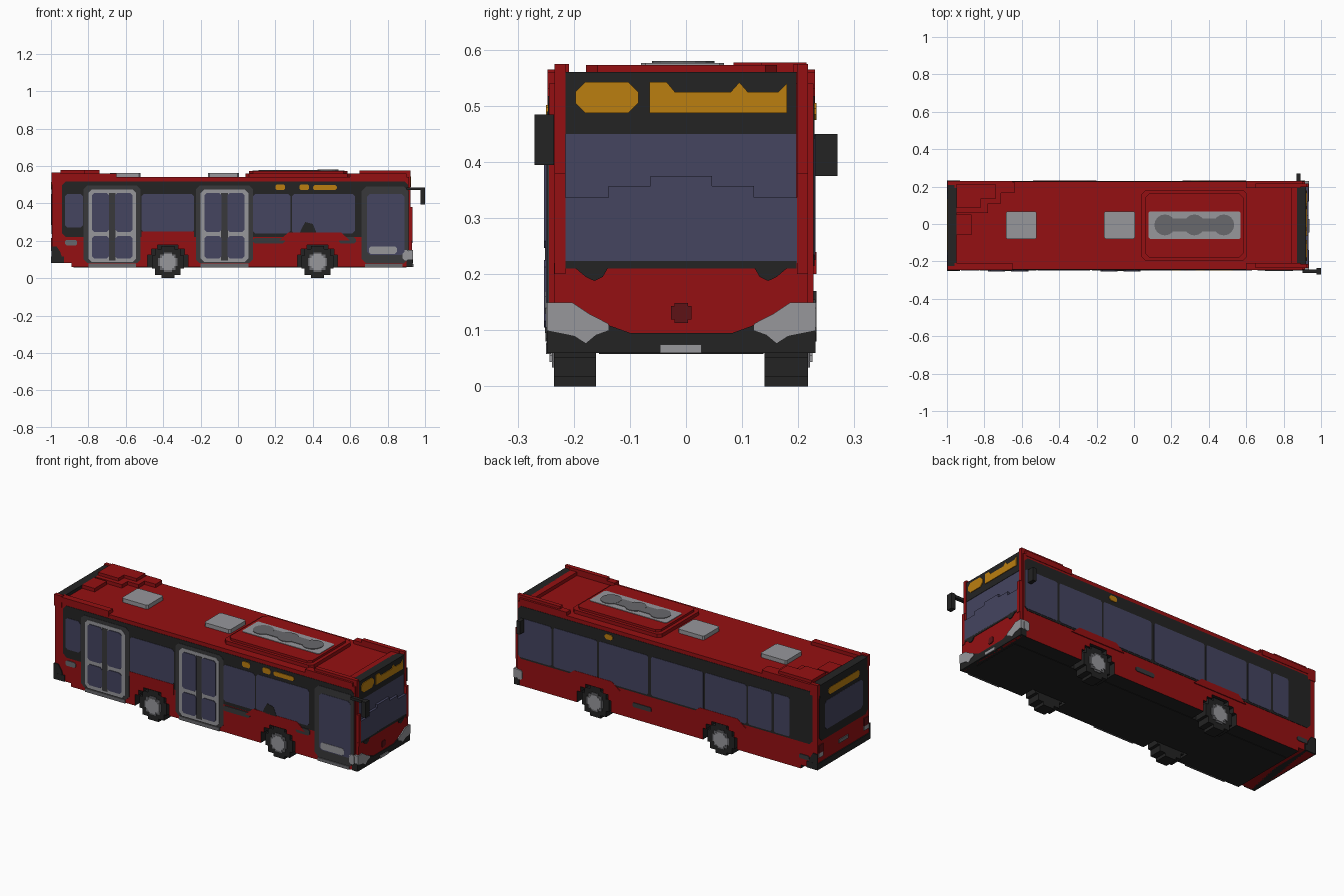
import bpy, bmesh, math
from mathutils import Vector

if "Cube" in bpy.data.objects:
    bpy.data.objects.remove(bpy.data.objects["Cube"], do_unlink=True)


def material(name, rgb):
    m = bpy.data.materials.new(name)
    m.use_nodes = True
    m.diffuse_color = (*rgb, 1)
    b = next(n for n in m.node_tree.nodes if n.type == 'BSDF_PRINCIPLED')
    b.inputs["Base Color"].default_value = (*rgb, 1)
    return m


RED = material("red paint", (0.30, 0.005, 0.006))
BLACK = material("black", (0.017, 0.017, 0.017))
TRIM = material("charcoal trim", (0.04, 0.04, 0.043))
GLASS = material("tinted glass", (0.058, 0.058, 0.115))
SILVER = material("light grey", (0.31, 0.31, 0.33))
GREY = material("mid grey", (0.14, 0.14, 0.15))
AMBER = material("amber display", (0.50, 0.21, 0.005))
MAROON = material("dark red", (0.11, 0.006, 0.008))

MID = -0.0085                      # centre line of the body
FACE = {-1: -0.244, 1: 0.227}      # right and left side planes
WHEELS = (-0.375, 0.425)


def prism(name, axis, pts, lo, hi, mat):
    """Extrude a 2D outline along an axis; outline uses the other two axes in order."""
    place = {'x': lambda a, b, t: (t, a, b), 'y': lambda a, b, t: (a, t, b),
             'z': lambda a, b, t: (a, b, t)}[axis]
    bm = bmesh.new()
    rings = [[bm.verts.new(place(a, b, t)) for a, b in pts] for t in (lo, hi)]
    bm.faces.new(rings[0])
    bm.faces.new(rings[1][::-1])
    n = len(pts)
    for i in range(n):
        j = (i + 1) % n
        bm.faces.new((rings[0][i], rings[1][i], rings[1][j], rings[0][j]))
    bmesh.ops.recalc_face_normals(bm, faces=bm.faces)
    me = bpy.data.meshes.new(name)
    bm.to_mesh(me)
    bm.free()
    me.materials.append(mat)
    ob = bpy.data.objects.new(name, me)
    bpy.context.collection.objects.link(ob)
    return ob


def rect(a0, a1, b0, b1, r=0):
    if not r:
        return [(a0, b0), (a1, b0), (a1, b1), (a0, b1)]
    return [(a0 + r, b0), (a1 - r, b0), (a1, b0 + r), (a1, b1 - r),
            (a1 - r, b1), (a0 + r, b1), (a0, b1 - r), (a0, b0 + r)]


def box(name, x0, x1, y0, y1, z0, z1, mat):
    return prism(name, 'z', rect(x0, x1, y0, y1), z0, z1, mat)


def side(name, s, pts, mat, layer):
    """Thin plate on the right (-1) or left (+1) side."""
    return prism(name, 'y', pts, FACE[s] - s * 0.003, FACE[s] + s * 0.0018 * layer, mat)


def stepped_disc(ca, cb, r, cell):
    """Blocky circle outline made of square steps."""
    n = math.ceil(r / cell)
    half = []
    for i in range(n):
        h = round(math.sqrt(max(r * r - ((i + 0.5) * cell) ** 2, 0)) / cell) * cell
        h = max(h, cell)
        half += [(h, i * cell), (h, (i + 1) * cell)]
    q = half[1:]
    pts = q + [(-a, b) for a, b in q[::-1]] + [(-a, -b) for a, b in q] + [(a, -b) for a, b in q[::-1]]
    out = []
    for p in pts:
        if not out or (abs(p[0] - out[-1][0]) + abs(p[1] - out[-1][1])) > 1e-6:
            out.append(p)
    return [(ca + a, cb + b) for a, b in out]


# Body shell with stepped wheel arches
ARCH = [(-.108, .06), (-.108, .125), (-.088, .125), (-.088, .155), (-.055, .155), (-.055, .178)]
outline = [(-.994, .08), (-.89, .08), (-.89, .06)]
for cx in WHEELS:
    outline += [(cx + a, z) for a, z in ARCH] + [(cx - a, z) for a, z in ARCH[::-1]]
outline += [(.914, .06), (.914, .54), (-.994, .54)]
body = prism("body_shell", 'y', outline, FACE[-1], FACE[1], RED)
body.data.materials.append(BLACK)
for f in body.data.polygons:
    if abs(f.normal.y) < .5 and f.center.z < .185 and abs(f.center.x) < .9:
        f.material_index = 1
box("underfloor", -.88, .9, -.155, .138, .058, .2, BLACK)

# Wheels
for cx in WHEELS:
    for s, y0, y1 in ((-1, -.235, -.16), (1, .14, .217)):
        tag = "right" if s < 0 else "left"
        out = y0 if s < 0 else y1
        prism(f"tyre_{tag}", 'y', stepped_disc(cx, .086, .086, .0172), y0, y1, BLACK)
        prism(f"rim_{tag}", 'y', stepped_disc(cx, .086, .052, .0104), out, out + s * .004, GREY)
        prism(f"hub_{tag}", 'y', stepped_disc(cx, .086, .042, .0105), out, out + s * .008, SILVER)


def arch_hump(s, x0, x1, top):
    side("wheel_arch_panel", s, [(x0, .2), (x0 + .05, top), (x1 - .05, top), (x1, .2)], RED, 3)


# Glazing bands on both sides
side("window_band_right", -1, rect(-.94, .91, .22, .518, .02), BLACK, 1)
side("window_band_left", 1, rect(-.965, .91, .215, .518, .02), BLACK, 1)
for x0, x1, z0 in ((-.925, -.83, .27), (-.515, -.235, .245), (.08, .28, .24), (.288, .625, .24)):
    side("window_right", -1, rect(x0, x1, z0, .45, .012), GLASS, 2)
for x0, x1 in ((.695, .905), (.405, .682), (.08, .393), (-.27, .06), (-.545, -.282),
               (-.705, -.557), (-.82, -.72)):
    side("window_left", 1, rect(x0, x1, .225, .45, .008), GLASS, 2)
side("lower_panel_right", -1, rect(-.515, -.235, .19, .25), RED, 3)
arch_hump(-1, .22, .6, .245)
arch_hump(1, -.54, -.2, .24)
arch_hump(1, .26, .6, .24)
side("sill_trim", -1, rect(.08, .25, .185, .215, .01), TRIM, 3)
side("sill_trim", -1, rect(.54, .63, .185, .22, .01), TRIM, 3)
side("driver_shadow", -1, [(.33, .24), (.42, .24), (.40, .29), (.36, .3), (.34, .265)], BLACK, 3)

# Double doors on the right side
for x0, x1 in ((-.80, -.545), (-.20, .055)):
    m = (x0 + x1) / 2
    side("door_surround", -1, rect(x0 - .025, x1 + .025, .08, .495, .02), TRIM, 2)
    side("door_frame", -1, rect(x0, x1, .085, .475, .02), SILVER, 3)
    side("door_centre_post", -1, rect(m - .018, m + .018, .095, .455), TRIM, 4)
    for a, b in ((x0 + .02, m - .016), (m + .016, x1 - .02)):
        side("door_lower_glass", -1, rect(a, b, .105, .225, .012), GLASS, 5)
        side("door_upper_glass", -1, rect(a, b, .247, .455, .012), GLASS, 5)
    side("door_step", -1, rect(x0, x1, .058, .078), GREY, 3)

# Front door
side("front_door_surround", -1, rect(.66, .912, .078, .49, .025), TRIM, 2)
side("front_door_glass", -1, rect(.69, .89, .125, .45, .015), GLASS, 3)
side("front_door_sash", -1, rect(.70, .85, .13, .17, .01), SILVER, 4)
side("front_door_step", -1, rect(.68, .88, .058, .076), GREY, 3)

# Side displays, lamps and vents
for x0, x1, z0, z1 in ((.20, .25, .47, .502), (.33, .38, .47, .502), (.40, .53, .472, .497)):
    side("side_display_right", -1, rect(x0, x1, z0, z1, .008), AMBER, 3)
side("side_display_left", 1, rect(.305, .355, .475, .505, .01), AMBER, 3)
side("rear_vent_right", -1, rect(-.925, -.86, .175, .205, .008), GREY, 2)
for x0, x1, z0 in ((.06, .18, .13), (-.945, -.88, .12)):
    side("vent_left", 1, rect(x0, x1, z0, z0 + .025, .006), TRIM, 2)

# Front end: nose, stepped windscreen, corner pillars
YL, YR = -.235, .217
box("nose", .91, .93, YL, YR, .06, .22, RED)
box("scuttle", .91, .932, -.215, .197, .21, .224, BLACK)
steps = [(.206, .22), (.206, .337), (.13, .337), (.13, .357), (.055, .357), (.055, .375)]
prism("windscreen_lower", 'x', [(MID + a, z) for a, z in steps] + [(MID - a, z) for a, z in steps[::-1]],
      .91, .932, GLASS)
box("windscreen_upper", .91, .918, -.215, .197, .33, .452, GLASS)
box("front_header", .872, .92, -.215, .197, .45, .56, BLACK)
prism("front_display_number", 'x', rect(-.197, -.085, .487, .543, .018), .915, .924, AMBER)
prism("front_display_text", 'x', [(-.065, .487), (.18, .487), (.18, .54), (.165, .525), (.11, .525),
      (.095, .542), (.08, .525), (-.02, .525), (-.035, .543), (-.065, .543)], .915, .924, AMBER)
for s in (-1, 1):
    d = lambda pts: [(MID + s * a, z) for a, z in pts]
    prism("front_pillar", 'x', d(rect(.206, .226, .2, .575)), .872, .921, RED)
    prism("front_pillar_foot", 'x', d(rect(.206, .226, .2, .38)), .9, .933, RED)
    prism("headlight", 'x', d([(.239, .15), (.195, .15), (.165, .13), (.13, .112), (.13, .1), (.152, .092),
          (.17, .077), (.19, .09), (.239, .1)]), .9, .936, SILVER)
    prism("bumper_corner", 'x', d([(.239, .06), (.239, .105), (.19, .11), (.14, .113), (.09, .095), (.09, .06)]),
          .9, .934, BLACK)
    prism("wiper_base", 'x', d([(.19, .212), (.13, .212), (.14, .195), (.155, .188), (.17, .195)]),
          .92, .934, BLACK)
    side("corner_lamp", s, rect(.88, .914, .095, .15, .01), SILVER, 3)
box("front_bumper", .9, .934, MID - .1, MID + .1, .06, .095, BLACK)
box("front_plate", .93, .938, -.046, .028, .06, .075, SILVER)
prism("front_badge", 'x', stepped_disc(MID, .131, .018, .006), .925, .934, MAROON)

# Mirrors
box("right_mirror_arm", .9, 1.0, -.262, -.242, .47, .485, BLACK)
box("right_mirror", .975, 1.0, -.27, -.235, .395, .485, BLACK)
box("left_mirror", .868, .89, .225, .27, .375, .45, BLACK)

# Rear end
box("rear_header", -.998, -.95, -.225, .208, .45, .558, BLACK)
prism("rear_surround", 'x', rect(-.228, .211, .235, .5, .02), -.997, -.98, BLACK)
prism("rear_window", 'x', rect(-.18, .163, .285, .45, .015), -.999, -.98, GLASS)
prism("rear_display", 'x', rect(-.15, .133, .475, .515, .012), -1.0, -.98, AMBER)
box("rear_bumper", -1.0, -.93, -.25, .233, .08, .115, BLACK)
for s in (-1, 1):
    side("rear_bumper_end", s, [(-.998, .08), (-.93, .08), (-.95, .14), (-.97, .17), (-.998, .17)], BLACK, 3)
    y = MID + s * .205
    box("tail_lamp", -.999, -.98, y - .02, y + .02, .17, .215, MAROON)
    box("tail_lamp_clear", -.999, -.98, y - .02, y + .02, .145, .17, SILVER)
    box("rear_pillar", -.998, -.95, *sorted((MID + s * .217, MID + s * .238)), .5, .565, RED)
box("rear_plate", -1.0, -.98, -.05, .033, .16, .18, GREY)

# Roof: edge rails, rear hump, hatches, cooling unit
for s in (-1, 1):
    ys = sorted((MID + s * .2, MID + s * .238))
    yt = sorted((MID + s * .2, MID + s * .226))
    box("front_roof_rail", .6, .9, *ys, .53, .56, RED)
    box("front_roof_rail_top", .65, .89, *yt, .55, .575, RED)
    box("rear_roof_rail", -.96, -.65, *ys, .53, .56, RED)
box("front_roof_panel", .84, .88, -.215, .197, .53, .56, RED)
prism("rear_roof_hump_base", 'z', [(-.95, .06), (-.78, .06), (-.78, .11), (-.71, .11), (-.71, .165),
      (-.64, .165), (-.64, .225), (-.95, .225)], .53, .56, RED)
prism("rear_roof_hump", 'z', [(-.95, .085), (-.82, .085), (-.82, .135), (-.74, .135), (-.74, .215),
      (-.95, .215)], .55, .577, RED)
box("rear_roof_block", -.95, -.87, -.06, .05, .53, .56, RED)
for x0, x1 in ((-.685, -.52), (-.16, .005)):
    prism("roof_hatch", 'z', rect(x0, x1, -.08, .068, .008), .535, .563, SILVER)
prism("cooling_unit_base", 'z', rect(.04, .605, -.195, .18, .02), .53, .56, RED)
prism("cooling_unit", 'z', rect(.06, .585, -.178, .162, .02), .55, .573, RED)
prism("cooling_grille", 'z', rect(.078, .57, -.08, .068, .008), .565, .576, SILVER)
box("fan_duct", .17, .47, -.04, .03, .57, .579, GREY)
for i, cx in enumerate((.165, .323, .48)):
    ring = [(cx + .056 * math.cos(t * math.pi / 8), -.005 + .056 * math.sin(t * math.pi / 8)) for t in range(16)]
    prism("fan", 'z', ring, .57, .5792 + i * .0002, GREY)
